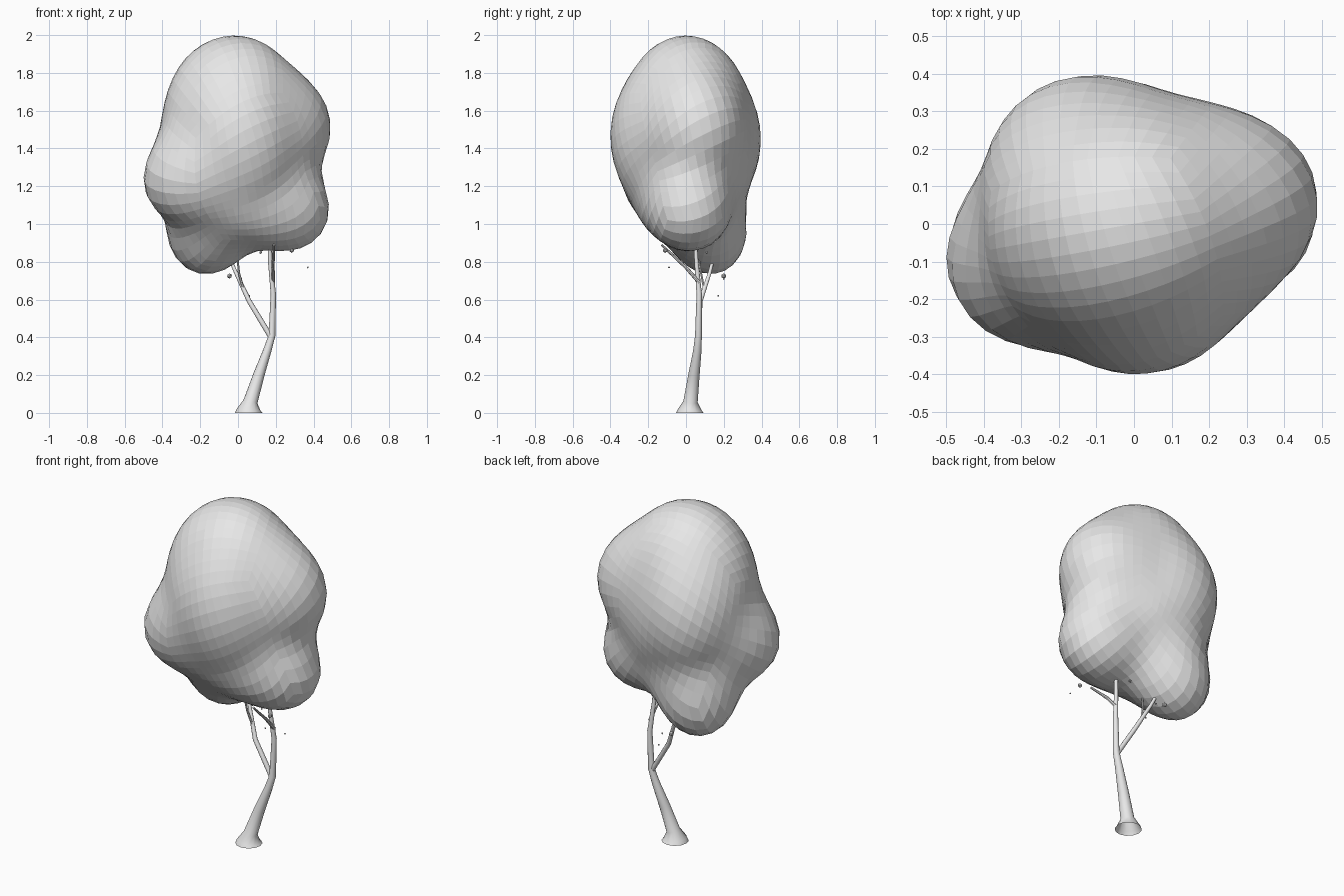
import bpy, bmesh, math
from mathutils import Vector, Euler

cube = bpy.data.objects.get("Cube")
if cube:
    bpy.data.objects.remove(cube, do_unlink=True)

grey = bpy.data.materials.new("plain_grey")
grey.use_nodes = True
grey.diffuse_color = (0.8, 0.8, 0.8, 1)
grey.node_tree.nodes["Principled BSDF"].inputs["Base Color"].default_value = (0.8, 0.8, 0.8, 1)


def finish(name, bm, smooth=False):
    bmesh.ops.recalc_face_normals(bm, faces=bm.faces[:])
    mesh = bpy.data.meshes.new(name)
    bm.to_mesh(mesh)
    bm.free()
    mesh.materials.append(grey)
    obj = bpy.data.objects.new(name, mesh)
    bpy.context.collection.objects.link(obj)
    if smooth:
        bpy.ops.object.select_all(action='DESELECT')
        obj.select_set(True)
        bpy.context.view_layer.objects.active = obj
        bpy.ops.object.shade_smooth_by_angle(angle=math.radians(40))


def tube(name, path, sides=10):
    """Tapered limb, open at its root, through (x, y, z, radius) points."""
    bm = bmesh.new()
    points = [Vector(p[:3]) for p in path]
    rings = []
    for i, p in enumerate(points):
        if i == 0:
            along = points[1] - p
        elif i == len(points) - 1:
            along = p - points[i - 1]
        else:
            along = (p - points[i - 1]).normalized() + (points[i + 1] - p).normalized()
        along.normalize()
        side = Vector((1, 0, 0))
        side = (side - along * side.dot(along)).normalized()
        other = along.cross(side)
        ring = []
        for k in range(sides):
            a = math.tau * k / sides
            ring.append(bm.verts.new(p + path[i][3] * (side * math.cos(a) + other * math.sin(a))))
        rings.append(ring)
    for low, high in zip(rings, rings[1:]):
        for k in range(sides):
            n = (k + 1) % sides
            bm.faces.new((low[k], low[n], high[n], high[k]))
    bm.faces.new(rings[-1])
    finish(name, bm, smooth=True)


# Foliage lobes: centre, radii and blend width, merged in order
TIGHT, SOFT = 0.10, 0.18
LOBES = [
    ((-0.02, 0, 1.42), (0.38, 0.365, 0.50), TIGHT),        # core
    ((-0.02, 0, 1.62), (0.34, 0.305, 0.37), TIGHT),        # crown
    ((-0.14, 0.14, 1.45), (0.24, 0.245, 0.30), TIGHT),     # back
    ((0.02, -0.14, 1.47), (0.25, 0.245, 0.30), TIGHT),     # front
    ((0.04, -0.02, 1.08), (0.21, 0.19, 0.17), TIGHT),      # underside
    ((-0.29, -0.10, 1.23), (0.205, 0.205, 0.205), SOFT),   # right shoulder
    ((0.28, 0.06, 1.51), (0.205, 0.205, 0.23), SOFT),      # left shoulder
    ((0.28, 0.02, 1.07), (0.20, 0.195, 0.20), SOFT),       # lower left
    ((-0.17, 0.13, 0.94), (0.195, 0.185, 0.205), SOFT),    # lower right
]


def distance(p):
    total = None
    for centre, radii, blend in LOBES:
        q = Vector([(p[i] - centre[i]) / radii[i] for i in range(3)])
        d = (q.length - 1) * min(radii)
        if total is None:
            total = d
        else:
            h = max(blend - abs(total - d), 0) / blend
            total = min(total, d) - h * h * blend / 4
    return total


# Canopy: a tilted gridded ball pushed out to the blended surface
bm = bmesh.new()
bmesh.ops.create_cube(bm, size=2)
bmesh.ops.subdivide_edges(bm, edges=bm.edges[:], cuts=12, use_grid_fill=True)
heart = Vector((0, 0, 1.36))
tilt = Euler((0.3, -0.35, 0.2)).to_matrix()
for v in bm.verts:
    d = tilt @ Vector([math.tan(c * math.pi / 4) for c in v.co]).normalized()
    d = Vector((d.x * 0.45, d.y * 0.4, d.z * 0.62)).normalized()
    near, far = 0.0, 1.0
    for _ in range(18):
        mid = (near + far) / 2
        if distance(heart + d * mid) < 0:
            near = mid
        else:
            far = mid
    v.co = heart + d * near
finish("canopy", bm)

# Trunk with flared foot
tube("trunk", [
    (0.057, 0.02, 0, 0.073), (0.057, 0.02, 0.015, 0.064), (0.066, 0.024, 0.06, 0.038),
    (0.11, 0.042, 0.2, 0.03), (0.155, 0.06, 0.33, 0.022), (0.18, 0.066, 0.41, 0.018),
    (0.187, 0.07, 0.63, 0.014), (0.17, 0.055, 0.8, 0.011), (0.165, 0.045, 1.0, 0.008)], 12)

# Branches
tube("low_branch", [(0.175, 0.066, 0.4, 0.014), (0.06, 0.075, 0.59, 0.013),
                    (-0.01, 0.125, 0.74, 0.010), (-0.07, 0.16, 0.88, 0.007)])
tube("front_branch", [(0.187, 0.07, 0.69, 0.010), (0.185, 0.0, 0.77, 0.009),
                      (0.19, -0.13, 0.89, 0.006)], 8)
tube("twig", [(0.03, 0.097, 0.65, 0.007), (0.005, 0.08, 0.74, 0.006),
              (-0.01, 0.05, 0.9, 0.004)], 6)

# Loose leaf bits under the canopy
BITS = [(-0.045, 0.2, 0.725, 0.014), (0.015, 0.2, 0.71, 0.006), (0.06, 0.17, 0.62, 0.005),
        (0.37, -0.09, 0.77, 0.005), (0.285, -0.11, 0.86, 0.013), (0.12, 0.11, 0.85, 0.008)]
for i, (x, y, z, r) in enumerate(BITS):
    bm = bmesh.new()
    bmesh.ops.create_icosphere(bm, subdivisions=1, radius=r)
    bmesh.ops.translate(bm, verts=bm.verts[:], vec=(x, y, z))
    finish(f"leaf_bit_{i + 1}", bm)
